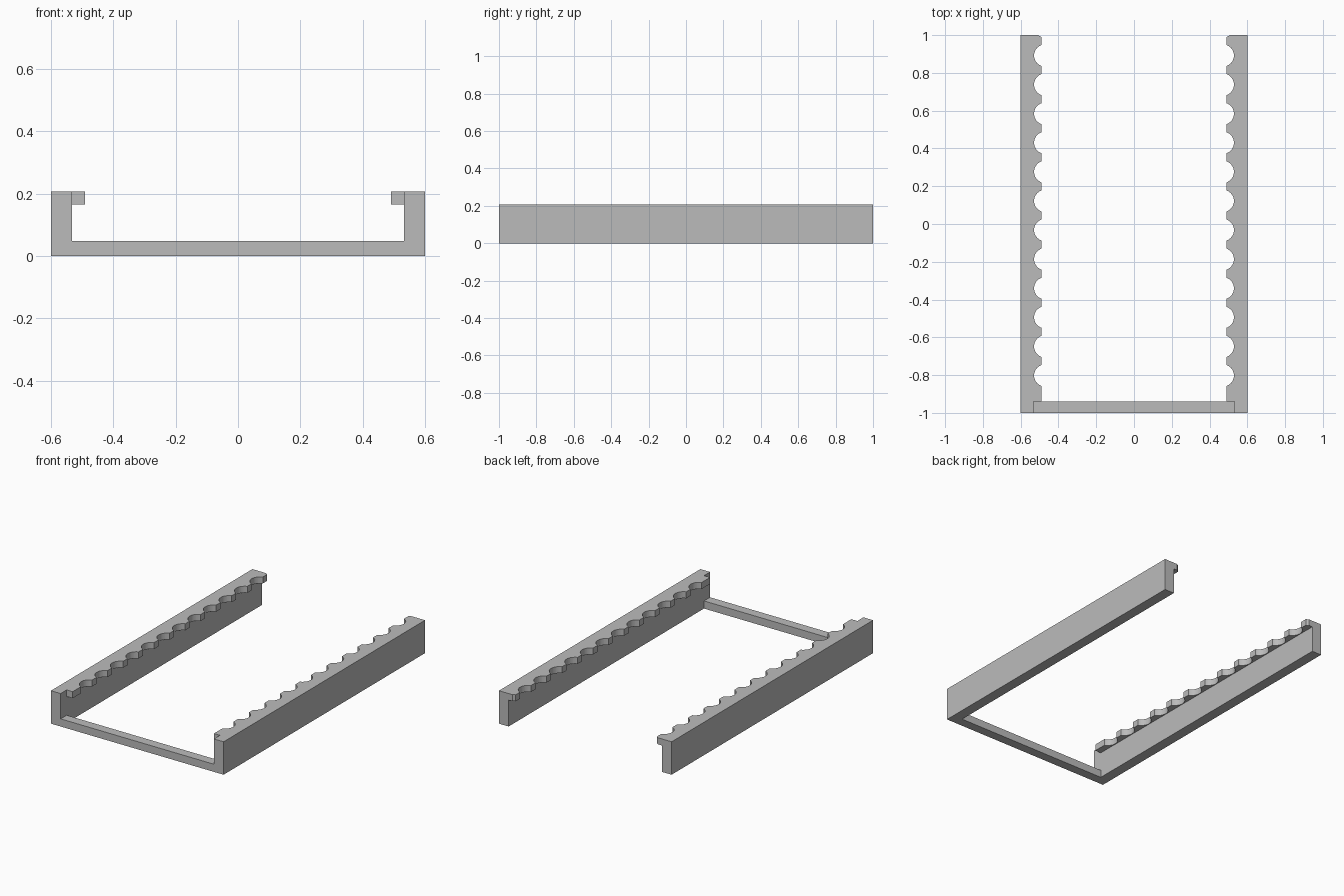
import bpy, bmesh, math

if "Cube" in bpy.data.objects:
    bpy.data.objects.remove(bpy.data.objects["Cube"], do_unlink=True)

grey = bpy.data.materials.new("plain grey")
grey.use_nodes = True
colour = (0.5, 0.5, 0.5, 1)
grey.diffuse_color = colour
grey.node_tree.nodes["Principled BSDF"].inputs["Base Color"].default_value = colour

OUTER, INNER, LIP = 0.6, 0.533, 0.491      # x of rail faces and lip edge
HEIGHT, LIP_BOTTOM, BAR_TOP = 0.207, 0.166, 0.048
BAR_BACK = -0.94


def extrude_outline(name, outline, z0, z1):
    """Solid prism from an outline in plan."""
    bm = bmesh.new()
    face = bm.faces.new([bm.verts.new((x, y, z0)) for x, y in outline])
    top = bmesh.ops.extrude_face_region(bm, geom=[face])["geom"]
    bmesh.ops.translate(bm, vec=(0, 0, z1 - z0),
                        verts=[v for v in top if isinstance(v, bmesh.types.BMVert)])
    bmesh.ops.recalc_face_normals(bm, faces=bm.faces)
    mesh = bpy.data.meshes.new(name)
    bm.to_mesh(mesh)
    bm.free()
    mesh.materials.append(grey)
    obj = bpy.data.objects.new(name, mesh)
    bpy.context.collection.objects.link(obj)
    return obj


def rectangle(x0, x1, y0, y1):
    return [(x0, y0), (x1, y0), (x1, y1), (x0, y1)]


def lip_outline():
    """Lip edge with evenly spaced round notches, the last one cut by the rail end."""
    radius, centre_x, first, pitch = 0.059, 0.470, -0.802, 0.154
    half = math.acos((LIP - centre_x) / radius)
    points = [(INNER, BAR_BACK), (LIP, BAR_BACK)]
    for i in range(13):
        cy = first + i * pitch
        stop = half if i < 12 else -math.asin((cy - 1) / radius)
        for k in range(17):
            a = -half + (stop + half) * k / 16
            points.append((centre_x + radius * math.cos(a), cy + radius * math.sin(a)))
    return points + [(INNER, 1)]


# Side rails with notched lips
for side, s in (("left", 1), ("right", -1)):
    for part, outline, z0 in (("rail", rectangle(INNER, OUTER, -1, 1), 0),
                              ("notched_lip", lip_outline(), LIP_BOTTOM)):
        extrude_outline(f"{side}_{part}", [(s * x, y) for x, y in outline], z0, HEIGHT)

# Front cross bar
extrude_outline("front_crossbar", rectangle(-INNER, INNER, -1, BAR_BACK), 0, BAR_TOP)
